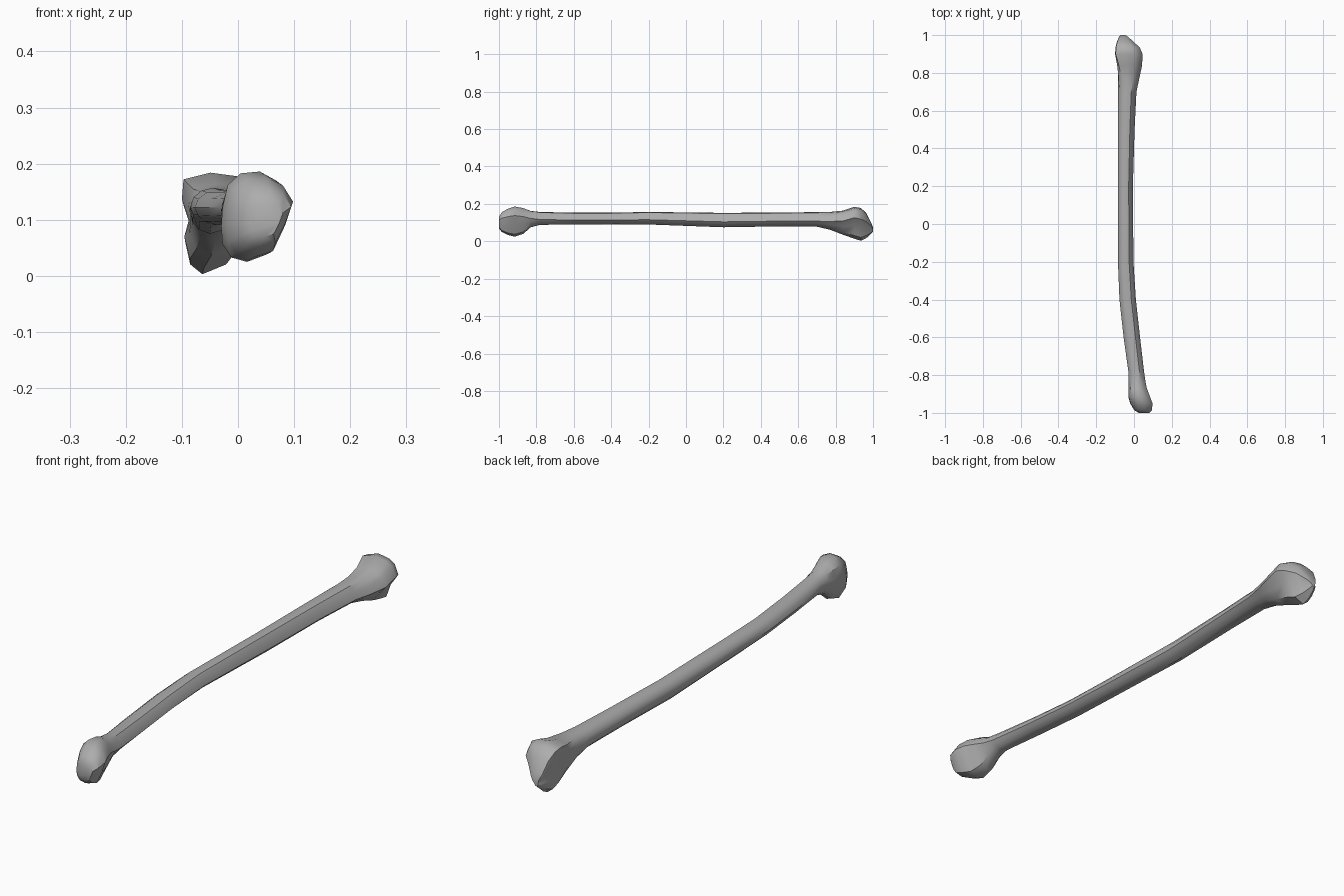
import bpy
import bmesh
from math import radians
from mathutils import Vector

cube = bpy.data.objects.get("Cube")
if cube:
    bpy.data.objects.remove(cube)

# Cross-sections in a unit box, starting at the ridge on the +x side
SHAFT = [(1, .38), (.9, .7), (.72, .95), (.5, 1), (.25, .93), (.07, .75),
         (0, .5), (.06, .28), (.2, .1), (.45, 0), (.7, .08), (.88, .22)]
HEAD = [(1, .7), (.85, .9), (.6, 1), (.3, .98), (.1, .85), (.02, .6),
        (0, .4), (.02, .2), (.15, .05), (.4, 0), (.7, .08), (.88, .4)]
ANKLE = [(1, .66), (.88, .88), (.7, .96), (.35, 1), (.02, .93), (0, .72),
         (.09, .52), (.03, .33), (.1, .1), (.27, 0), (.6, .1), (.75, .4)]

# Stations along the bone: y, x range, z range, blend (-1 head, 0 shaft, 1 ankle)
STATIONS = [
    (-1, .025, .08, .07, .13, -1),
    (-.985, 0, .095, .05, .155, -1),
    (-.95, -.02, .098, .033, .175, -1),
    (-.915, -.03, .085, .025, .186, -1),
    (-.87, -.03, .068, .04, .178, -.9),
    (-.83, -.03, .06, .075, .163, -.5),
    (-.78, -.03, .053, .088, .157, -.1),
    (-.6, -.055, .032, .09, .153, 0),
    (-.4, -.077, .01, .091, .153, 0),
    (-.2, -.085, -.003, .09, .157, 0),
    (.2, -.086, -.006, .075, .152, 0),
    (.5, -.086, .003, .08, .154, 0),
    (.7, -.085, .013, .078, .156, 0),
    (.77, -.087, .028, .062, .157, .3),
    (.84, -.092, .043, .035, .164, .7),
    (.9, -.1, .045, .014, .184, 1),
    (.935, -.098, .03, .003, .178, 1),
    (.965, -.09, -.003, .018, .15, 1),
    (.99, -.08, -.03, .04, .1, 1),
    (1, -.07, -.045, .05, .075, 1),
]


def section(y, x0, x1, z0, z1, blend):
    """Blend the shaft profile towards an end profile and fit it to the box."""
    end = HEAD if blend < 0 else ANKLE
    ring = []
    for a, b in zip(SHAFT, end):
        u, v = Vector(a).lerp(Vector(b), abs(blend))
        ring.append((x0 + u * (x1 - x0), y, z0 + v * (z1 - z0)))
    return ring


# One continuous loft from the rounded head to the pointed ankle end
bm = bmesh.new()
rings = [[bm.verts.new(p) for p in section(*s)] for s in STATIONS]
count = len(SHAFT)
for a, b in zip(rings, rings[1:]):
    for i in range(count):
        j = (i + 1) % count
        bm.faces.new((a[i], a[j], b[j], b[i]))
bm.faces.new(rings[0])
bm.faces.new(rings[-1])
bmesh.ops.recalc_face_normals(bm, faces=bm.faces)

mesh = bpy.data.meshes.new("leg_bone")
bm.to_mesh(mesh)
bm.free()
bone = bpy.data.objects.new("leg_bone", mesh)
bpy.context.collection.objects.link(bone)

# Plain grey bone colour
colour = (.42, .42, .42, 1)
mat = bpy.data.materials.new("bone_grey")
mat.use_nodes = True
mat.diffuse_color = colour
mat.node_tree.nodes["Principled BSDF"].inputs["Base Color"].default_value = colour
mesh.materials.append(mat)

bpy.ops.object.select_all(action="DESELECT")
bone.select_set(True)
bpy.context.view_layer.objects.active = bone
bpy.ops.object.shade_smooth_by_angle(angle=radians(35))
